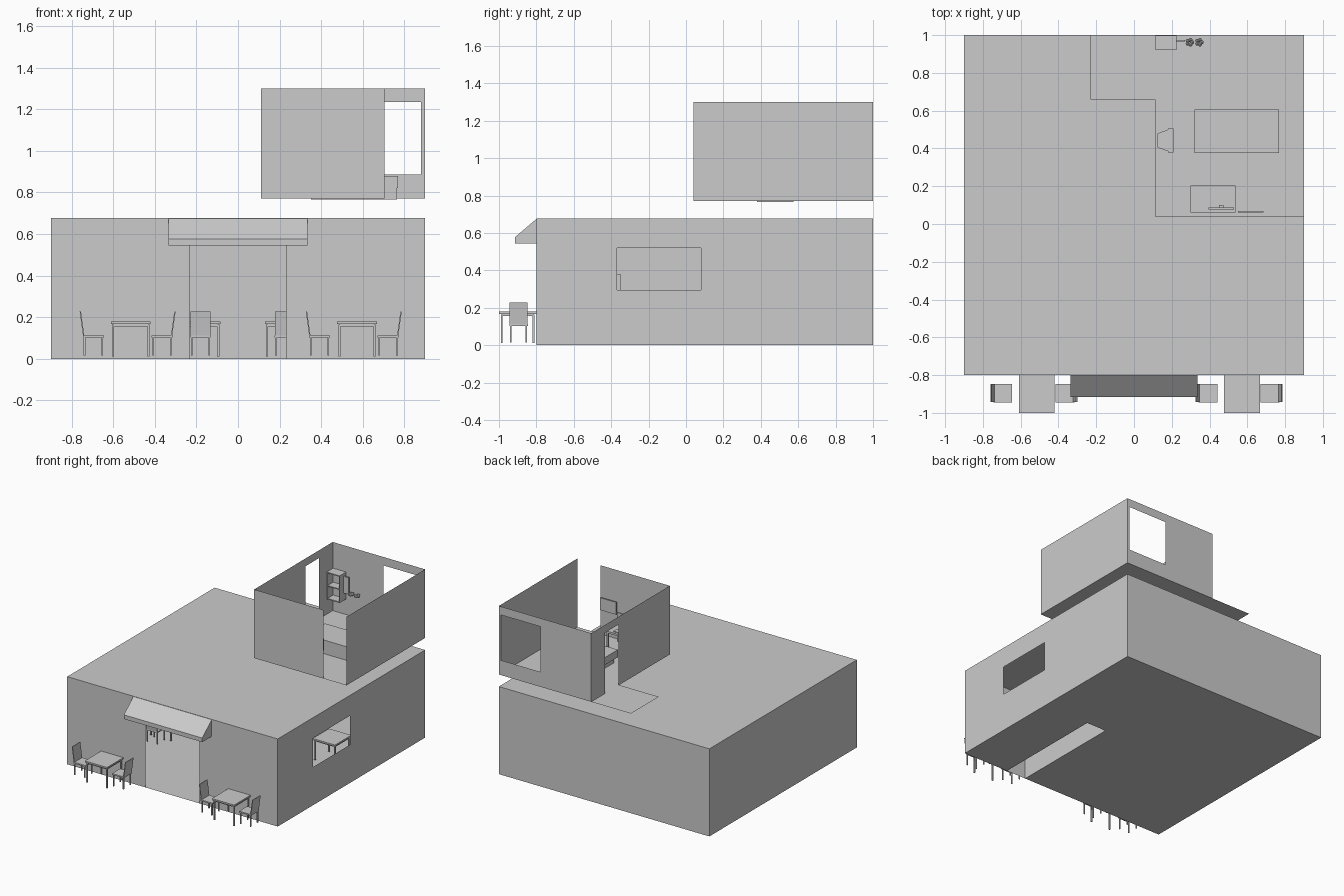
import bpy, bmesh, math
from mathutils import Matrix, Vector

cube = bpy.data.objects.get("Cube")
if cube:
    bpy.data.objects.remove(cube, do_unlink=True)

# One plain colour
grey = bpy.data.materials.new("light_grey")
grey.use_nodes = True
grey.diffuse_color = (0.6, 0.6, 0.6, 1)
grey.node_tree.nodes["Principled BSDF"].inputs["Base Color"].default_value = (0.6, 0.6, 0.6, 1)


def finish(name, bm, place=None):
    if place:
        bm.transform(place)
    mesh = bpy.data.meshes.new(name)
    bm.to_mesh(mesh)
    bm.free()
    mesh.materials.append(grey)
    obj = bpy.data.objects.new(name, mesh)
    bpy.context.collection.objects.link(obj)
    return obj


def add_box(bm, x0, x1, y0, y1, z0, z1, lean=0.0):
    made = bmesh.ops.create_cube(bm, size=1)["verts"]
    for v in made:
        top = v.co.z > 0
        v.co = Vector((x1 if v.co.x > 0 else x0, y1 if v.co.y > 0 else y0, z1 if top else z0))
        if top:
            v.co.x += lean
    return made


def boxes(name, *specs, place=None):
    bm = bmesh.new()
    for s in specs:
        add_box(bm, *s)
    return finish(name, bm, place)


def panel(name, axis, pos, rect, side, hole=None):
    """Flat sheet square to an axis, with an optional rectangular opening."""
    u0, u1, v0, v1 = rect
    if hole:
        a, b, c, d = hole
        parts = [(u0, a, v0, v1), (b, u1, v0, v1), (a, b, v0, c), (a, b, d, v1)]
    else:
        parts = [rect]
    bm = bmesh.new()
    for a, b, c, d in parts:
        if b - a < 1e-4 or d - c < 1e-4:
            continue
        corners = []
        for u, v in ((a, c), (b, c), (b, d), (a, d)):
            p = [u, v]
            p.insert(axis, pos)
            corners.append(bm.verts.new(p))
        face = bm.faces.new(corners)
        face.normal_update()
        if face.normal[axis] * side < 0:
            face.normal_flip()
    bmesh.ops.remove_doubles(bm, verts=bm.verts, dist=1e-5)
    return finish(name, bm)


def prism(name, profile, x0, x1):
    """Extrude a (y, z) profile along x."""
    bm = bmesh.new()
    face = bm.faces.new([bm.verts.new((x0, y, z)) for y, z in profile])
    out = bmesh.ops.extrude_face_region(bm, geom=[face])["geom"]
    for v in out:
        if isinstance(v, bmesh.types.BMVert):
            v.co.x = x1
    bmesh.ops.recalc_face_normals(bm, faces=bm.faces)
    return finish(name, bm)


# Ground storey shell
X, FRONT, BACK, H = 0.9, -0.8, 1.0, 0.677
panel("front_wall", 1, FRONT, (-X, X, 0, H), -1, (-0.23, 0.23, 0, 0.56))
panel("back_wall", 1, BACK, (-X, X, 0, H), 1)
panel("left_wall", 0, X, (FRONT, BACK, 0, H), 1, (-0.37, 0.08, 0.295, 0.52))
panel("right_wall", 0, -X, (FRONT, BACK, 0, H), -1)
panel("roof", 2, H, (-X, X, FRONT, BACK), 1)
panel("ground_floor", 2, 0, (-X, X, FRONT, BACK), -1, (0.34, 0.51, FRONT, 0.09))

# Counter open at the bottom
panel("counter_face", 0, 0.34, (FRONT, 0.09, 0, 0.25), -1)
panel("counter_rear", 0, 0.51, (FRONT, 0.09, 0, 0.25), 1)
panel("counter_end", 1, 0.09, (0.34, 0.51, 0, 0.25), 1)
panel("counter_top", 2, 0.25, (0.34, 0.51, FRONT, 0.09), 1)
boxes("cabinet", (0.55, 0.75, -0.6, -0.35, 0.002, 0.38))

# Awning over the entrance
prism("awning", [(FRONT, 0.675), (-0.915, 0.577), (-0.915, 0.545), (FRONT, 0.545)], -0.335, 0.335)

# Upper room, open at the top
L, F, Z0, Z1 = 0.11, 0.04, 0.77, 1.3
panel("upper_front_wall", 1, F, (L, 0.705, Z0, Z1), -1)
panel("upper_back_wall", 1, BACK, (L, X, Z0, Z1), 1, (0.545, 0.88, 0.885, 1.235))
panel("upper_left_wall", 0, X, (F, BACK, Z0, Z1), 1)
panel("upper_right_wall", 0, L, (F, BACK, Z0, Z1), -1, (0.67, 0.83, Z0, 1.24))
panel("upper_floor", 2, Z0, (L, X, F, BACK), 1)
panel("landing", 2, Z0, (-0.23, L, 0.66, BACK), 1)


# Table and chair sets
def table(name, x, y):
    legs = [(sx - 0.005, sx + 0.005, sy - 0.005, sy + 0.005, 0.012, 0.165)
            for sx in (-0.085, 0.085) for sy in (-0.085, 0.085)]
    boxes(name, (-0.095, 0.095, -0.1, 0.1, 0.168, 0.18),
          (-0.085, 0.085, -0.085, 0.085, 0.155, 0.168),
          *legs, place=Matrix.Translation((x, y, 0)))


def chair(name, x, y, turn):
    """Chair facing +x before turning, with a leaning back."""
    legs = [(sx - 0.004, sx + 0.004, sy - 0.004, sy + 0.004, 0.015, 0.105)
            for sx in (-0.04, 0.045) for sy in (-0.042, 0.042)]
    boxes(name, (-0.047, 0.053, -0.049, 0.049, 0.103, 0.113), *legs,
          (-0.047, -0.041, -0.048, 0.048, 0.113, 0.228, -0.016),
          place=Matrix.Translation((x, y, 0)) @ Matrix.Rotation(math.radians(turn), 4, "Z"))


for label, cx in (("right", -0.515), ("left", 0.572)):
    table(f"terrace_table_{label}", cx, -0.9)
    chair(f"terrace_chair_{label}_a", cx - 0.183, -0.895, 0)
    chair(f"terrace_chair_{label}_b", cx + 0.152, -0.895, 180)

for i, (cx, cy) in enumerate([(-0.18, 0.35), (0.225, 0.35), (-0.6, 0.0)]):
    table(f"indoor_table_{i}", cx, cy)
    chair(f"indoor_chair_{i}_a", cx, cy - 0.15, 90)
    chair(f"indoor_chair_{i}_b", cx, cy + 0.15, -90)
table("kitchen_table", 0.58, 0.32)

# Bed
boxes("bed_base", (0.35, 0.765, 0.38, 0.575, 0.765, 0.82))
boxes("mattress", (0.32, 0.768, 0.375, 0.605, 0.82, 0.878))

# Television with a tapered rear
boxes("television_front", (0.18, 0.21, 0.378, 0.505, 0.88, 1.0))
bm = bmesh.new()
for v in add_box(bm, 0.125, 0.18, 0.385, 0.5, 0.885, 0.995):
    if v.co.x < 0.15:
        v.co.y = 0.442 + (v.co.y - 0.442) * 0.65
        v.co.z = 0.94 + (v.co.z - 0.94) * 0.65
finish("television_rear", bm)
boxes("television_stand", (0.135, 0.205, 0.4, 0.485, Z0, 0.88))

# Desk with things on it
boxes("desk", (0.3, 0.538, 0.06, 0.205, 0.885, 0.9),
      *[(x, x + 0.012, y, y + 0.012, Z0, 0.885) for x in (0.302, 0.524) for y in (0.062, 0.191)])
boxes("monitor", (0.395, 0.53, 0.078, 0.088, 0.92, 1.0), (0.45, 0.475, 0.08, 0.1, 0.9, 0.93))
boxes("keyboard", (0.39, 0.49, 0.15, 0.188, 0.9, 0.906))
boxes("notebook", (-0.022, 0.022, -0.04, 0.04, 0, 0.006),
      place=Matrix.Translation((0.338, 0.115, 0.9)) @ Matrix.Rotation(0.35, 4, "Z"))
boxes("picture", (0.55, 0.685, 0.06, 0.069, 0.97, 1.065))

# Open wall shelf
boxes("wall_shelf", (0.115, 0.122, 0.92, 0.998, 0.89, 1.1), (0.218, 0.225, 0.92, 0.998, 0.89, 1.1),
      (0.122, 0.218, 0.988, 0.998, 0.89, 1.1),
      *[(0.122, 0.218, 0.92, 0.99, z, z + 0.008) for z in (0.89, 0.99, 1.092)])

# Small hanging ornaments beside the shelf
boxes("ornament_rail", (0.225, 0.27, 0.965, 0.975, 0.95, 1.08))
for i, ox in enumerate((0.295, 0.345)):
    bm = bmesh.new()
    for k in range(5):
        arm = Matrix.Rotation(k * math.tau / 5, 4, "Z") @ Matrix.Translation((0.013, 0, 0))
        bmesh.ops.create_icosphere(bm, subdivisions=1, radius=0.012, matrix=arm)
    finish(f"ornament_{i}", bm, Matrix.Translation((ox, 0.962, 0.96)))
